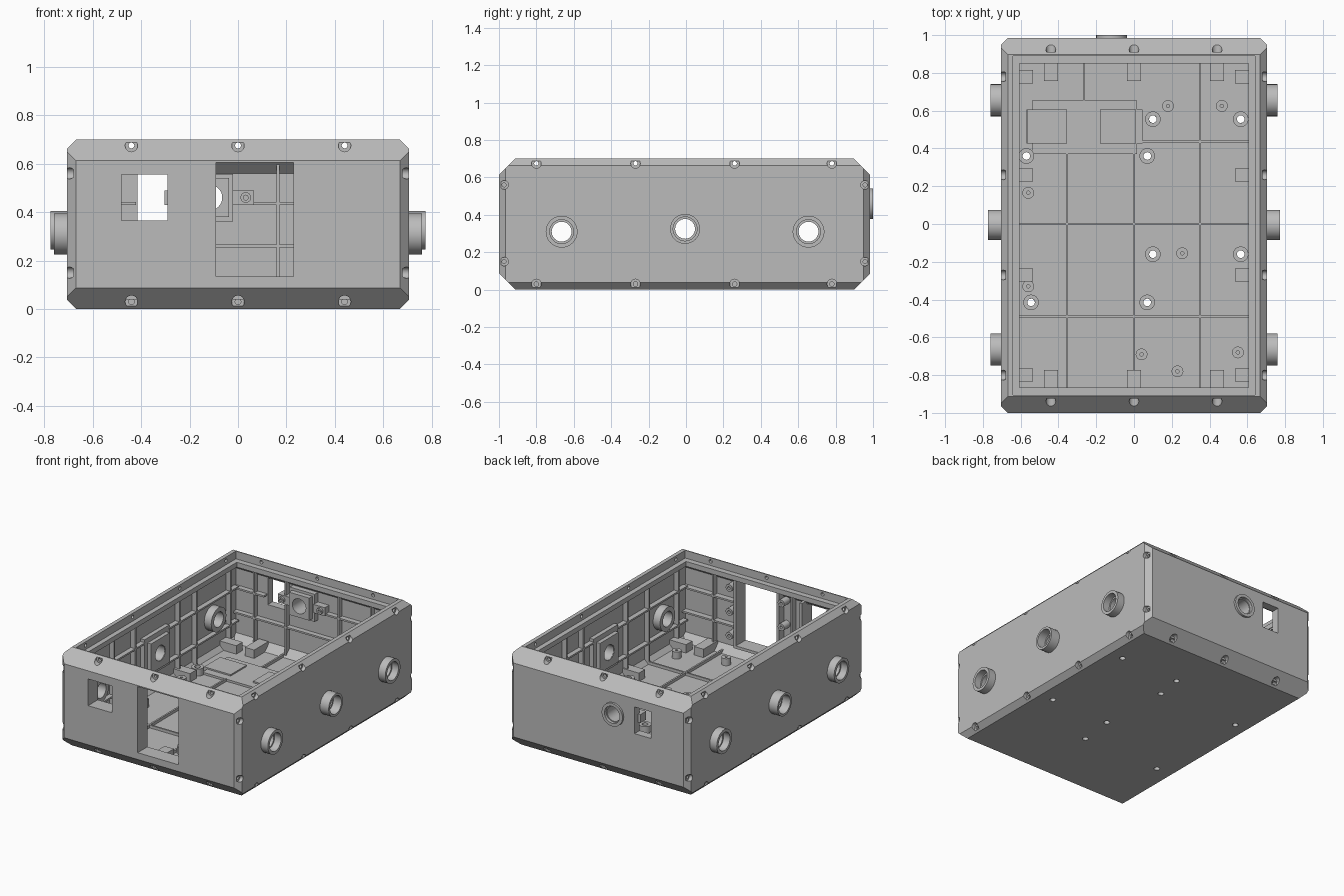
import bpy, bmesh
from math import cos, sin, tau
from mathutils import Vector

if "Cube" in bpy.data.objects:
    bpy.data.objects.remove(bpy.data.objects["Cube"], do_unlink=True)

grey = bpy.data.materials.new("cast_grey")
grey.use_nodes = True
grey.diffuse_color = (0.5, 0.5, 0.5, 1)
grey.node_tree.nodes["Principled BSDF"].inputs["Base Color"].default_value = (0.5, 0.5, 0.5, 1)
YC = -0.0075  # middle of the case along y


def box(bm, x0, x1, y0, y1, z0, z1):
    lo, hi = Vector((x0, y0, z0)), Vector((x1, y1, z1))
    for v in bmesh.ops.create_cube(bm, size=1)["verts"]:
        v.co = (lo + hi) / 2 + Vector(a * b for a, b in zip(v.co, hi - lo))


def tube(bm, axis, a, b, h0, h1, r, hole=0, square=False, seg=32):
    """Round or square-sided ring; a, b are its centre across the axis."""
    def vert(rad, i, h, sq):
        c, s = cos(tau * i / seg), sin(tau * i / seg)
        k = rad / max(abs(c), abs(s)) if sq else rad
        p, q = a + k * c, b + k * s
        return bm.verts.new({"x": (h, p, q), "y": (p, h, q), "z": (p, q, h)}[axis])
    spec = [(r, h0, square), (r, h1, square)]
    if hole:
        spec += [(hole, h1, False), (hole, h0, False)]
    rings = [[vert(rad, i, h, sq) for i in range(seg)] for rad, h, sq in spec]
    pairs = list(zip(rings, rings[1:] + rings[:1])) if hole else [rings]
    for u, w in pairs:
        for i in range(seg):
            j = (i + 1) % seg
            bm.faces.new((u[i], u[j], w[j], w[i]))
    if not hole:
        bm.faces.new(rings[0])
        bm.faces.new(rings[1])


def hull(bm, x, y, z0, z1, end=0, side=0, corner=0):
    """Box with its end, side and upright edges chamfered."""
    box(bm, -x, x, YC - y, YC + y, z0, z1)
    cuts = []
    for s in (-1, 1):
        for z, d in ((z0, -1), (z1, 1)):
            if end:
                cuts.append(((0, YC + s * (y - end), z), (0, s, d)))
            if side:
                cuts.append(((s * (x - side), 0, z), (s, 0, d)))
        if corner:
            for t in (-1, 1):
                cuts.append(((s * (x - corner), YC + t * y, 0), (s, t, 0)))
    for co, no in cuts:
        cut = bmesh.ops.bisect_plane(bm, geom=bm.verts[:] + bm.edges[:] + bm.faces[:],
                                     plane_co=co, plane_no=no, clear_outer=True)
        edges = [e for e in cut["geom_cut"] if isinstance(e, bmesh.types.BMEdge)]
        bmesh.ops.edgeloop_fill(bm, edges=edges)


def finish(name, bm):
    bmesh.ops.recalc_face_normals(bm, faces=bm.faces[:])
    me = bpy.data.meshes.new(name)
    bm.to_mesh(me)
    bm.free()
    ob = bpy.data.objects.new(name, me)
    bpy.context.collection.objects.link(ob)
    me.materials.append(grey)
    return ob


def activate(ob):
    bpy.ops.object.select_all(action="DESELECT")
    ob.select_set(True)
    bpy.context.view_layer.objects.active = ob


def carve(ob, bm):
    cutter = finish("cutter", bm)
    cutter.hide_render = True
    mod = ob.modifiers.new("carve", "BOOLEAN")
    mod.operation, mod.solver, mod.object = "DIFFERENCE", "EXACT", cutter
    mod.use_self = True
    activate(ob)
    bpy.ops.object.modifier_apply(modifier=mod.name)
    bpy.data.objects.remove(cutter, do_unlink=True)


# Chamfered case hollowed out under a stepped lip
bm = bmesh.new()
hull(bm, 0.705, 0.9925, 0, 0.70, 0.087, 0.037, 0.036)
case = finish("case_body", bm)
for args in ((0.665, 0.935, 0.05, 0.61, 0.05, 0.03), (0.605, 0.858, 0.5, 0.75), (0.64, 0.898, 0.645, 0.75)):
    bm = bmesh.new()
    hull(bm, *args)
    carve(case, bm)

# Port positions on the sides: y, z, outer radius, reach
PORTS = [(-0.665, 0.31, 0.085, 0.76), (-0.005, 0.325, 0.08, 0.773), (0.655, 0.31, 0.085, 0.76)]
RX, RZ = -0.118, 0.46  # rear port
bm = bmesh.new()
box(bm, -0.48, -0.29, -1.1, -0.85, 0.365, 0.555)
box(bm, -0.09, 0.23, -1.1, -0.85, 0.135, 0.605)
box(bm, -0.415, -0.285, 0.85, 1.1, 0.365, 0.555)
for s in (-1, 1):
    for y, z, r, reach in PORTS:
        tube(bm, "x", y, z, s * 0.6, s * 0.8, 0.06)
tube(bm, "y", RX, RZ, 0.85, 1.1, 0.06)

# Floor fixing holes
FIX = [(-0.57, 0.36), (0.07, 0.36), (0.1, 0.555), (0.565, 0.555), (0.1, -0.16), (0.565, -0.16),
       (-0.545, -0.415), (0.07, -0.415)]
for x, y in FIX:
    tube(bm, "z", x, y, -0.1, 0.1, 0.02, seg=16)
carve(case, bm)

# Counterbored screw holes around the edges
SX, SY = (-0.44, 0, 0.44), (-0.8, -0.27, 0.26, 0.78)
for r, dy, dx in ((0.026, 0.075, 0.025), (0.012, 0.13, 0.09)):
    bm = bmesh.new()
    for s in (-1, 1):
        face = YC + s * 0.9925
        for z in (0.03, 0.675):
            for x in SX:
                tube(bm, "y", x, z, face - s * dy, s * 1.1, r, seg=16)
            for y in SY:
                tube(bm, "x", y, z, s * (0.705 - dx), s * 0.8, r, seg=16)
        for t in (-1, 1):
            for z in (0.15, 0.56):
                tube(bm, "x", YC + t * 0.965, z, s * (0.705 - dx), s * 0.8, r * 0.9, seg=16)
    carve(case, bm)

# Side port collars, outside and inside
bm = bmesh.new()
for s in (-1, 1):
    for y, z, r, reach in PORTS:
        tube(bm, "x", y, z, s * 0.70, s * reach, r, 0.064)
        tube(bm, "x", y, z, s * 0.61, s * 0.71, r, 0.053)
finish("side_port_collars", bm)

# Rear port with its square mount and screw tabs
bm = bmesh.new()
tube(bm, "y", RX, RZ, 0.97, 1.0, 0.082, 0.06)
tube(bm, "y", RX, RZ, 0.89, 0.98, 0.098, 0.053, True)
tube(bm, "y", RX, RZ, 0.855, 0.90, 0.08, 0.053, True)
for s in (-1, 1):
    x = RX + s * 0.14
    box(bm, x - 0.045, x + 0.045, 0.88, 0.945, RZ - 0.03, RZ + 0.03)
    tube(bm, "y", RX + s * 0.15, RZ, 0.865, 0.9, 0.022, 0.01, seg=16)
finish("rear_port_mount", bm)

# Square mounts behind the middle side ports
bm = bmesh.new()
for s in (-1, 1):
    y, z = PORTS[1][:2]
    tube(bm, "x", y, z, s * 0.635, s * 0.68, 0.14, 0.056, True)
    tube(bm, "x", y, z, s * 0.607, s * 0.64, 0.105, 0.056, True)
finish("side_port_mounts", bm)

# Stiffening ribs on the floor
W = 0.006
bm = bmesh.new()
for x, y0, y1 in ((-0.355, -0.92, 0.37), (0, -0.92, 0.37), (0.35, -0.92, 0.9), (-0.265, 0.65, 0.9)):
    box(bm, x - W, x + W, y0, y1, 0.04, 0.07)
for y, x0 in ((0, -0.65), (-0.49, -0.65), (0.435, 0.03)):
    box(bm, x0, 0.65, y - W, y + W, 0.04, 0.07)
finish("floor_ribs", bm)

# Stiffening ribs on the walls
bm = bmesh.new()
for s in (-1, 1):
    x0, x1 = sorted((s * 0.63, s * 0.68))
    for y in (-0.82, -0.49, -0.25, 0.25, 0.44, 0.82):
        box(bm, x0, x1, y - W, y + W, 0.06, 0.62)
    for z in (0.2, 0.44):
        for y0, y1 in ((-0.92, -0.14), (0.13, 0.91)):
            box(bm, x0, x1, y0, y1, z - W, z + W)
for x in (-0.5, -0.25, 0.165, 0.42):
    box(bm, x - W, x + W, 0.89, 0.94, 0.06, 0.62)
for z, x0 in ((0.26, -0.66), (0.435, -0.02)):
    box(bm, x0, 0.66, 0.89, 0.94, z - W, z + W)
box(bm, -0.66, -0.42, 0.89, 0.94, 0.435 - W, 0.435 + W)
for x in (-0.56, -0.2, 0.42):
    box(bm, x - W, x + W, -0.95, -0.9, 0.06, 0.62)
for z in (0.26, 0.435):
    box(bm, 0.25, 0.66, -0.95, -0.9, z - W, z + W)
finish("wall_ribs", bm)

# Frames and screw bosses around the front openings
bm = bmesh.new()
for x0, x1, z0, z1 in ((-0.48, -0.29, 0.365, 0.555), (-0.09, 0.23, 0.135, 0.6)):
    for a, b in ((x0 - 0.02, x0), (x1, x1 + 0.02)):
        box(bm, a, b, -0.95, -0.89, z0 - 0.02, z1 + 0.02)
    box(bm, x0, x1, -0.95, -0.89, z0 - 0.02, z0)
for x in (-0.135, 0.275):
    for z in (0.2, 0.37, 0.54):
        tube(bm, "y", x, z, -0.95, -0.875, 0.026, 0.01, seg=16)
finish("front_opening_frames", bm)

# Screw blocks along the floor edges
bm = bmesh.new()
for s in (-1, 1):
    for x in SX:
        y0, y1 = sorted((YC + s * 0.765, YC + s * 0.925))
        box(bm, x - 0.037, x + 0.037, y0, y1, 0.04, 0.11)
    for y in SY:
        x0, x1 = sorted((s * 0.535, s * 0.67))
        box(bm, x0, x1, y - 0.035, y + 0.035, 0.04, 0.11)
finish("screw_blocks", bm)

# Raised floor plate with two framed pads
bm = bmesh.new()
box(bm, -0.54, 0.015, 0.37, 0.655, 0.04, 0.065)
box(bm, -0.57, 0.045, 0.425, 0.605, 0.04, 0.064)
for x0, x1 in ((-0.565, -0.355), (-0.18, 0.01)):
    box(bm, x0, x1, 0.425, 0.605, 0.06, 0.075)
finish("floor_plate", bm)

# Standoffs: open ones over the fixing holes, small ones elsewhere
bm = bmesh.new()
for x, y in FIX:
    tube(bm, "z", x, y, 0.04, 0.1, 0.041, 0.02)
for x, y in ((0.18, 0.625), (0.465, 0.625), (-0.56, 0.165), (0.255, -0.155), (-0.56, -0.33),
             (0.04, -0.69), (0.23, -0.78), (0.55, -0.68)):
    tube(bm, "z", x, y, 0.04, 0.1, 0.031, 0.009)
finish("standoffs", bm)

for ob in bpy.context.collection.objects:
    if ob.type == "MESH" and grey.name in ob.data.materials:
        activate(ob)
        bpy.ops.object.shade_smooth_by_angle()
